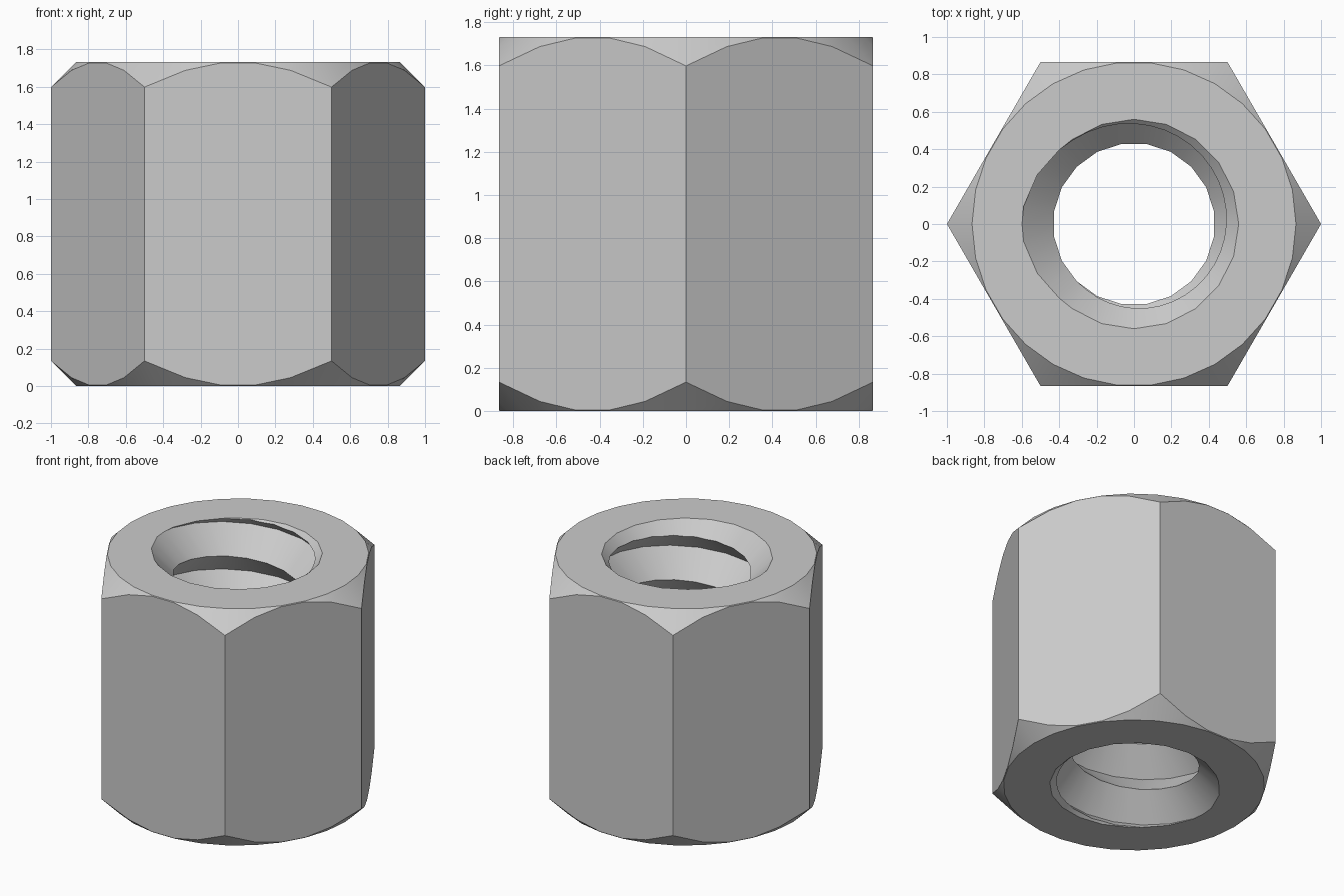
import bpy
import bmesh
from math import sin, cos, radians

cube = bpy.data.objects.get("Cube")
if cube:
    bpy.data.objects.remove(cube, do_unlink=True)

FLAT = cos(radians(30))        # half the width across flats
HEIGHT = 2 * FLAT
PITCH = HEIGHT / 5
MINOR = FLAT / 2               # thread crest radius
SINK = 0.56                    # countersink radius at each end
FACET = cos(radians(9))        # radius ratio at the middle of a facet

steel = bpy.data.materials.new("grey steel")
steel.use_nodes = True
colour = (0.6, 0.6, 0.6, 1)
steel.diffuse_color = colour
steel.node_tree.nodes["Principled BSDF"].inputs["Base Color"].default_value = colour

bm = bmesh.new()


def polar(radius, degrees, z):
    a = radians(degrees)
    return bm.verts.new((radius * cos(a), radius * sin(a), z))


def skin(columns):
    """Join neighbouring columns of vertices with quads."""
    for left, right in zip(columns, columns[1:]):
        for j in range(len(left) - 1):
            bm.faces.new((left[j], right[j], right[j + 1], left[j + 1]))


# Hexagonal outside with conical chamfers
def outside_column(degrees):
    hexagon = FLAT / cos(radians(degrees % 60 - 30))
    drop = hexagon - FLAT
    return [polar(FLAT, degrees, 0), polar(hexagon, degrees, drop),
            polar(hexagon, degrees, HEIGHT - drop), polar(FLAT, degrees, HEIGHT)]


skin([outside_column(a) for a in range(0, 361, 12)])


# Helical V thread, opened by a countersink at each end
def thread_column(i):
    degrees = 9 * i
    f, g = (1, FACET) if i % 2 else (FACET, 1)
    first = HEIGHT + PITCH * degrees / 360

    def radius(z):
        to_crest = abs((z - first + PITCH / 2) % PITCH - PITCH / 2)
        sink = max(SINK - z, SINK - HEIGHT + z)
        return max(f * (MINOR + to_crest), g * sink)

    heights = []
    for k in range(-7, 2):
        crest = first + PITCH * k
        root = crest - PITCH / 2
        low, high = SINK - crest, SINK - HEIGHT + crest
        if f * MINOR < g * high:
            crest = (f * (MINOR + crest) - g * (SINK - HEIGHT)) / (f + g)
        elif f * MINOR < g * low:
            crest = (g * SINK - f * (MINOR - crest)) / (f + g)
        heights += [root, crest]
    heights = [min(max(z, 0), HEIGHT) for z in heights]
    return [polar(radius(z), degrees, z) for z in heights]


skin([thread_column(i) for i in range(41)])
bmesh.ops.remove_doubles(bm, verts=bm.verts[:], dist=0.0005)

# Flat end rings
for z in (0, HEIGHT):
    rim = [e for e in bm.edges if e.is_boundary
           and all(abs(v.co.z - z) < 0.001 for v in e.verts)]
    bmesh.ops.triangle_fill(bm, use_beauty=True, edges=rim,
                            normal=(0, 0, 1 if z else -1))
bmesh.ops.recalc_face_normals(bm, faces=bm.faces[:])

mesh = bpy.data.meshes.new("hex_nut")
bm.to_mesh(mesh)
bm.free()
mesh.materials.append(steel)
nut = bpy.data.objects.new("hex_nut", mesh)
bpy.context.collection.objects.link(nut)
bpy.ops.object.select_all(action="DESELECT")
nut.select_set(True)
bpy.context.view_layer.objects.active = nut
bpy.ops.object.shade_smooth_by_angle(angle=radians(30))
